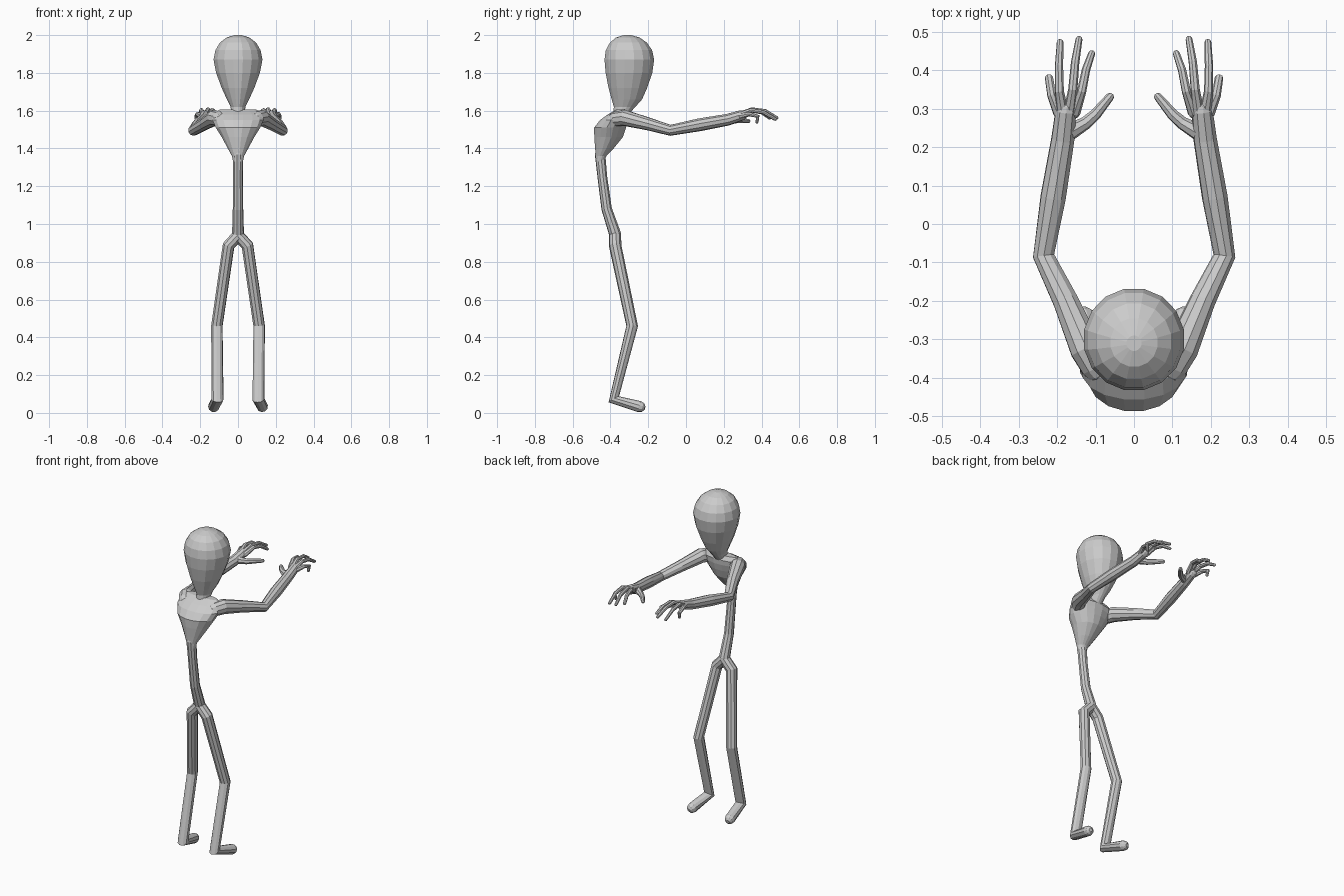
import bpy, bmesh, math
from mathutils import Vector


def skin_rings(name, rings):
    """Join equal rings of points into one closed flat-shaded mesh."""
    bm = bmesh.new()
    loops = [[bm.verts.new(p) for p in ring] for ring in rings]
    n = len(loops[0])
    for a, b in zip(loops, loops[1:]):
        for i in range(n):
            j = (i + 1) % n
            bm.faces.new((a[i], a[j], b[j], b[i]))
    bm.faces.new(loops[0])
    bm.faces.new(loops[-1])
    bmesh.ops.recalc_face_normals(bm, faces=bm.faces)
    mesh = bpy.data.meshes.new(name)
    bm.to_mesh(mesh)
    bm.free()
    obj = bpy.data.objects.new(name, mesh)
    bpy.context.collection.objects.link(obj)
    return obj


def loft(name, sections, sides=16):
    """Stack of horizontal ellipses: (z, centre y, half width, half depth)."""
    angles = [2 * math.pi * (i + 0.5) / sides for i in range(sides)]
    return skin_rings(name, [[(rx * math.cos(a), cy + ry * math.sin(a), z)
                              for a in angles] for z, cy, rx, ry in sections])


def tube(name, path, side=1, sides=10):
    """Round-ended tube through (x, y, z, radius) points."""
    pts = [Vector((side * x, y, z)) for x, y, z, r in path]
    rad = [p[3] for p in path]
    first = (pts[0] - pts[1]).normalized()
    last = (pts[-1] - pts[-2]).normalized()
    r0, r1 = rad[0], rad[-1]
    pts = [pts[0] + first * r0 * 0.95, pts[0] + first * r0 * 0.6] + pts + \
          [pts[-1] + last * r1 * 0.6, pts[-1] + last * r1 * 0.95]
    rad = [r0 * 0.35, r0 * 0.8] + rad + [r1 * 0.8, r1 * 0.35]
    rings, u = [], Vector((1, 0.13, 0.21))
    for i, p in enumerate(pts):
        d_in = (p - pts[max(i - 1, 0)]).normalized()
        d_out = (pts[min(i + 1, len(pts) - 1)] - p).normalized()
        t = (d_in + d_out).normalized()
        u = (u - t * u.dot(t)).normalized()
        v = t.cross(u)
        rings.append([p + rad[i] * (u * math.cos(a) + v * math.sin(a))
                      for a in (2 * math.pi * k / sides for k in range(sides))])
    return skin_rings(name, rings)


# Egg-shaped head running down into the neck
loft("head", [
    (1.53, -0.37, 0.04, 0.04), (1.58, -0.345, 0.036, 0.042),
    (1.62, -0.325, 0.04, 0.058), (1.66, -0.313, 0.06, 0.082),
    (1.72, -0.308, 0.088, 0.104), (1.80, -0.302, 0.118, 0.126),
    (1.87, -0.30, 0.132, 0.134), (1.92, -0.302, 0.122, 0.125),
    (1.96, -0.305, 0.098, 0.10), (1.987, -0.308, 0.062, 0.064),
    (2.0, -0.31, 0.02, 0.02)])

# Wedge-shaped chest
loft("chest", [
    (1.33, -0.456, 0.026, 0.022), (1.36, -0.45, 0.033, 0.029),
    (1.40, -0.432, 0.055, 0.05), (1.46, -0.41, 0.088, 0.077),
    (1.51, -0.402, 0.12, 0.086), (1.55, -0.382, 0.138, 0.075),
    (1.58, -0.36, 0.135, 0.055), (1.605, -0.345, 0.10, 0.025)])

# Thin waist
tube("waist", [(0, -0.455, 1.37, 0.028), (0, -0.443, 1.25, 0.026),
               (0, -0.42, 1.08, 0.028), (0, -0.375, 0.945, 0.032)])

# Finger paths for the +x hand
fingers = {
    "thumb": [(0.165, 0.24, 1.555, 0.022), (0.125, 0.263, 1.55, 0.017),
              (0.10, 0.285, 1.55, 0.015), (0.063, 0.33, 1.545, 0.011)],
    "index_finger": [(0.155, 0.29, 1.575, 0.016), (0.136, 0.345, 1.602, 0.012),
                     (0.125, 0.40, 1.592, 0.011), (0.11, 0.443, 1.562, 0.009)],
    "middle_finger": [(0.168, 0.29, 1.58, 0.016), (0.159, 0.35, 1.606, 0.012),
                      (0.153, 0.42, 1.597, 0.011), (0.143, 0.48, 1.562, 0.009)],
    "ring_finger": [(0.185, 0.29, 1.58, 0.016), (0.194, 0.345, 1.602, 0.012),
                    (0.195, 0.41, 1.592, 0.011), (0.192, 0.472, 1.555, 0.009)],
    "little_finger": [(0.195, 0.29, 1.572, 0.016), (0.214, 0.335, 1.582, 0.012),
                      (0.221, 0.38, 1.57, 0.011), (0.218, 0.376, 1.54, 0.008)],
}

for label, s in (("right", 1), ("left", -1)):
    # Arm from shoulder to palm
    tube(label + "_arm", [
        (0.10, -0.37, 1.556, 0.04), (0.125, -0.325, 1.562, 0.043),
        (0.178, -0.20, 1.53, 0.034), (0.235, -0.083, 1.496, 0.029),
        (0.21, 0.07, 1.525, 0.034), (0.185, 0.22, 1.552, 0.031),
        (0.177, 0.295, 1.575, 0.028)], s)
    # Leg and foot
    tube(label + "_leg", [
        (0.0, -0.375, 0.94, 0.032), (0.05, -0.375, 0.885, 0.033),
        (0.112, -0.285, 0.46, 0.031), (0.108, -0.382, 0.072, 0.032),
        (0.129, -0.245, 0.033, 0.03)], s)
    for part, path in fingers.items():
        tube(label + "_" + part, path, s, 8)
